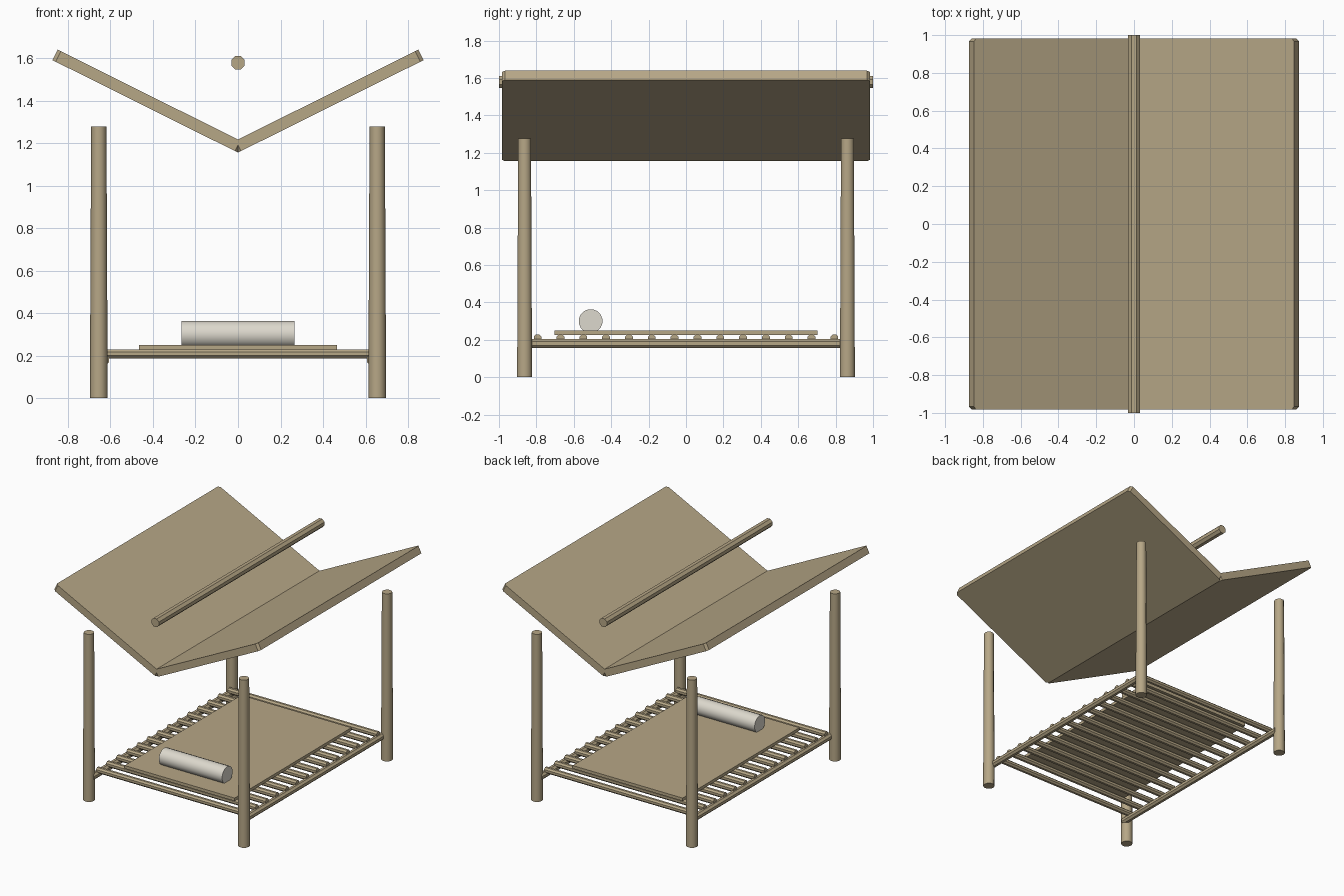
import bpy, bmesh, math
from mathutils import Matrix, Vector

if "Cube" in bpy.data.objects:
    bpy.data.objects.remove(bpy.data.objects["Cube"])


def material(name, rgb):
    m = bpy.data.materials.new(name)
    m.diffuse_color = (*rgb, 1)
    m.use_nodes = True
    m.node_tree.nodes["Principled BSDF"].inputs["Base Color"].default_value = m.diffuse_color
    return m


WOOD = material("tan wood", (0.47, 0.385, 0.24))
CLOTH = material("pale cloth", (0.72, 0.69, 0.61))


def finish(name, bm, mat):
    bmesh.ops.recalc_face_normals(bm, faces=bm.faces)
    me = bpy.data.meshes.new(name)
    bm.to_mesh(me)
    bm.free()
    me.materials.append(mat)
    ob = bpy.data.objects.new(name, me)
    bpy.context.collection.objects.link(ob)
    return ob


def pole(name, a, b, r1, r2=None, sides=8, mat=WOOD, smooth=False):
    """Round bar from point a to point b."""
    a, b = Vector(a), Vector(b)
    d = b - a
    bm = bmesh.new()
    turn = Matrix.Rotation(math.pi / sides, 4, 'Z')
    place = Matrix.Translation((a + b) / 2) @ d.to_track_quat('Z', 'Y').to_matrix().to_4x4()
    bmesh.ops.create_cone(bm, cap_ends=True, segments=sides, radius1=r1,
                          radius2=r2 or r1, depth=d.length, matrix=place @ turn)
    if smooth:
        for f in bm.faces:
            f.smooth = len(f.verts) == 4
        for e in bm.edges:
            e.smooth = e.calc_face_angle(0) < math.radians(50)
    return finish(name, bm, mat)


def slab(name, length, width, thick, chamfer, matrix):
    """Flat board with chamfered plan corners, from x=0 to length, z=0 to thick."""
    c, w = chamfer, width / 2
    plan = [(c, -w), (length - c, -w), (length, c - w), (length, w - c),
            (length - c, w), (c, w), (0, w - c), (0, c - w)]
    bm = bmesh.new()
    base = bm.faces.new([bm.verts.new((x, y, 0)) for x, y in plan])
    ext = bmesh.ops.extrude_face_region(bm, geom=[base])
    top = [v for v in ext['geom'] if isinstance(v, bmesh.types.BMVert)]
    bmesh.ops.translate(bm, verts=top, vec=(0, 0, thick))
    bmesh.ops.transform(bm, matrix=matrix, verts=bm.verts)
    return finish(name, bm, WOOD)


# corner posts and side rails
for sx, side in ((-1, "left"), (1, "right")):
    for sy, end in ((-1, "front"), (1, "back")):
        pole(f"{end}_{side}_post", (sx * 0.655, sy * 0.863, 0),
             (sx * 0.655, sy * 0.863, 1.277), 0.042, 0.036, 10, smooth=True)
    pole(f"{side}_rail", (sx * 0.63, -0.865, 0.18), (sx * 0.63, 0.865, 0.18), 0.026)

# bed slats
for i in range(14):
    y = -0.793 + i * 1.586 / 13
    pole(f"slat_{i + 1}", (-0.63, y, 0.208), (0.63, y, 0.208), 0.0225)

# sleeping mat and rolled pillow
bm = bmesh.new()
bmesh.ops.create_cube(bm, size=1, matrix=Matrix.Translation((0, 0, 0.238))
                      @ Matrix.Diagonal((0.93, 1.408, 0.023, 1)))
finish("mat", bm, WOOD)
pole("pillow_roll", (-0.267, -0.51, 0.3), (0.267, -0.51, 0.3), 0.064,
     sides=16, mat=CLOTH, smooth=True)

# V-shaped roof: two sloping boards meeting in the valley
slope = math.atan2(0.435, 0.873)
for sx, side in ((-1, "left"), (1, "right")):
    m = Matrix.Translation((0, 0, 1.155)) @ Matrix.Diagonal((sx, 1, 1, 1)) \
        @ Matrix.Rotation(-slope, 4, 'Y')
    slab(f"{side}_roof", 0.975, 1.966, 0.055, 0.016, m)

# ridge pole
pole("ridge_pole", (0, -1, 1.578), (0, 1, 1.578), 0.034)
